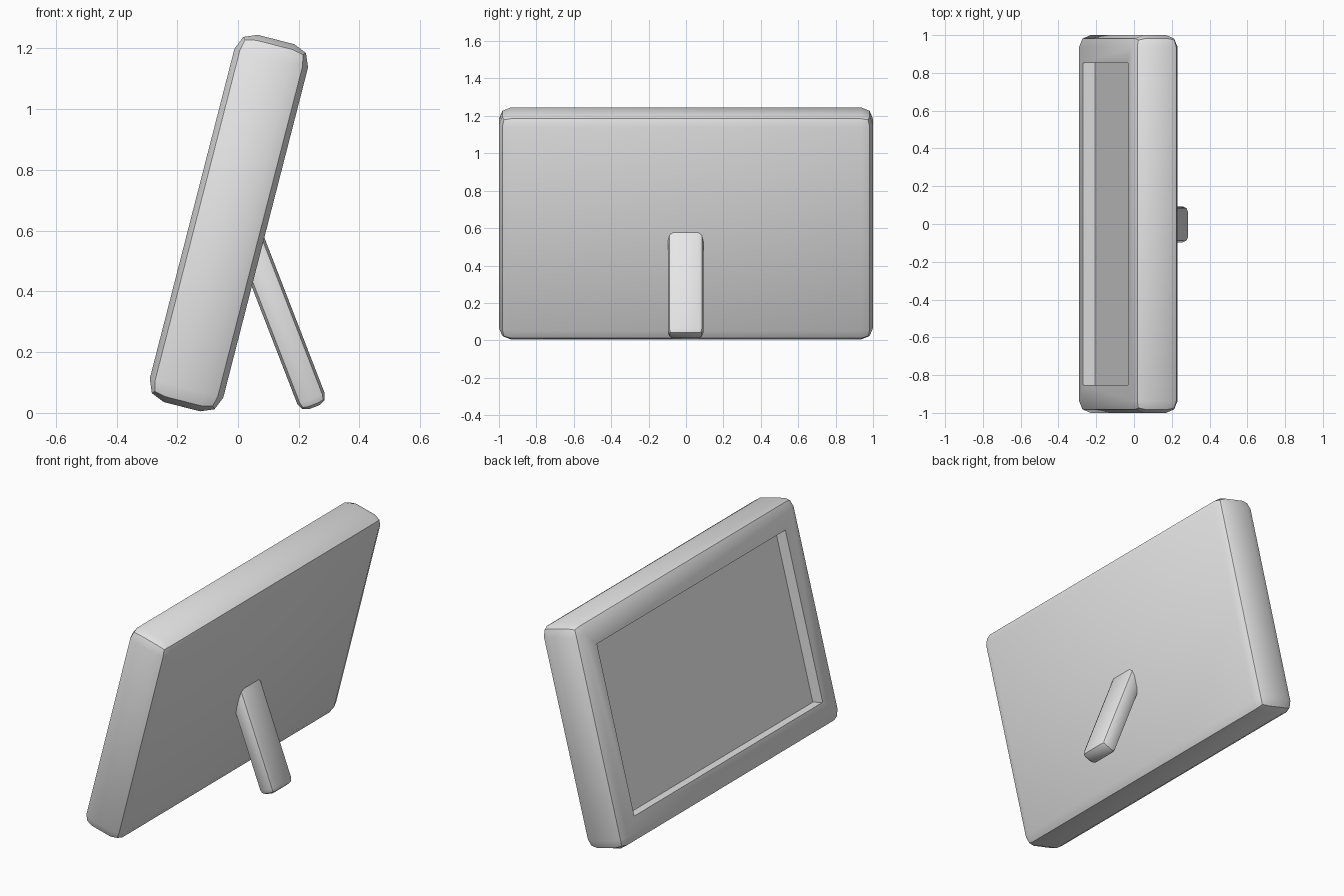
import bpy
from math import radians
from mathutils import Matrix, Vector

cube = bpy.data.objects.get("Cube")
if cube:
    bpy.data.objects.remove(cube, do_unlink=True)

grey = bpy.data.materials.new("plain grey")
grey.use_nodes = True
colour = (0.8, 0.8, 0.8, 1)
grey.diffuse_color = colour
grey.node_tree.nodes["Principled BSDF"].inputs["Base Color"].default_value = colour


def box(name, size, centre, tilt):
    """Box with applied size, leaning about the y axis."""
    bpy.ops.mesh.primitive_cube_add(size=1, location=centre, rotation=(0, radians(tilt), 0))
    obj = bpy.context.object
    obj.name = name
    obj.data.transform(Matrix.Diagonal((*size, 1)))
    obj.data.materials.append(grey)
    return obj


def round_edges(obj, width):
    mod = obj.modifiers.new("rounding", "BEVEL")
    mod.width = width
    mod.segments = 2
    bpy.ops.object.modifier_apply(modifier=mod.name)


TILT = 14.4
centre = Vector((-0.03, 0, 0.625))
thick, width, height = 0.25, 2.0, 1.248
border, depth = 0.148, 0.065

# Leaning frame body
frame = box("picture_frame", (thick, width, height), centre, TILT)
round_edges(frame, 0.063)

# Recess for the picture, cut into the face towards -x
lean = Matrix.Rotation(radians(TILT), 3, "Y")
cutter = box("recess_cutter", (2 * depth, width - 2 * border, height - 2 * border),
             centre + lean @ Vector((-thick / 2, 0, 0)), TILT)
cutter.hide_render = True
bpy.context.view_layer.objects.active = frame
cut = frame.modifiers.new("recess", "BOOLEAN")
cut.object = cutter
cut.operation = "DIFFERENCE"
cut.solver = "EXACT"
bpy.ops.object.modifier_apply(modifier=cut.name)
bpy.data.objects.remove(cutter, do_unlink=True)

# Prop leg, with its upper end buried in the back of the frame
leg = box("support_leg", (0.097, 0.19, 0.693), (0.126, -0.002, 0.342), -21.2)
round_edges(leg, 0.03)

# Soft shading on the rounded parts, crisp recess edges
for obj in (frame, leg):
    bpy.ops.object.select_all(action="DESELECT")
    obj.select_set(True)
    bpy.context.view_layer.objects.active = obj
    bpy.ops.object.shade_smooth_by_angle(angle=radians(40))
